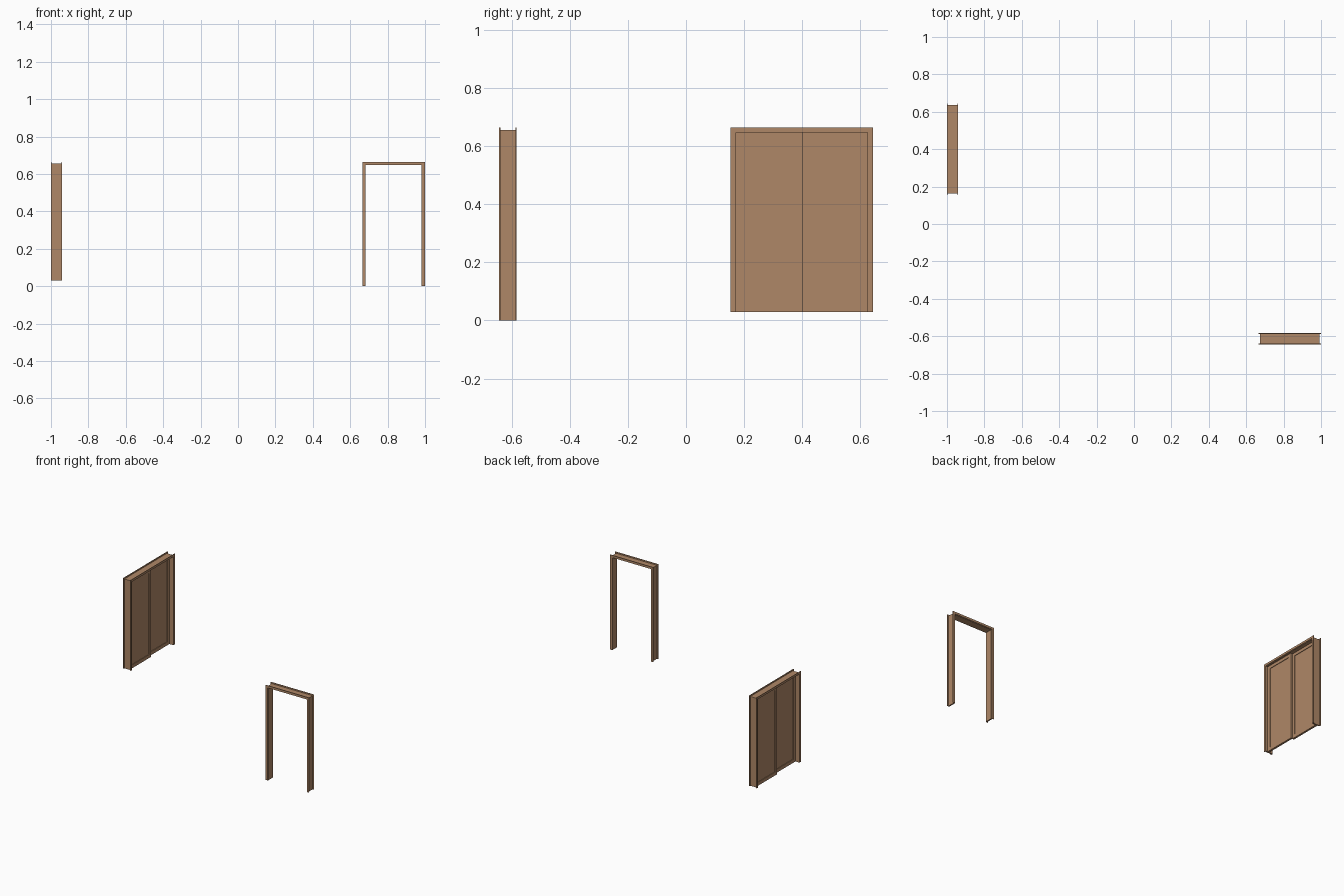
import bpy
import bmesh

if "Cube" in bpy.data.objects:
    bpy.data.objects.remove(bpy.data.objects["Cube"], do_unlink=True)

wood = bpy.data.materials.new("tan_wood")
wood.use_nodes = True
color = (0.43, 0.245, 0.135, 1)
wood.diffuse_color = color
wood.node_tree.nodes["Principled BSDF"].inputs["Base Color"].default_value = color

DEPTH = 0.06     # wall thickness covered by a frame
CASING = 0.015   # casing width
TRIM = 0.004     # casing thickness
LIP = 0.009      # casing overhang beyond the lining


def finish(name, bm, place):
    """Turn a bmesh into a placed object; place maps (across, through, up) to the world."""
    for v in bm.verts:
        v.co = place(*v.co)
    bmesh.ops.recalc_face_normals(bm, faces=bm.faces)
    mesh = bpy.data.meshes.new(name)
    bm.to_mesh(mesh)
    bm.free()
    mesh.materials.append(wood)
    bpy.context.collection.objects.link(bpy.data.objects.new(name, mesh))


def arch(name, half, top, bottom, width, near, far, place):
    """Upside-down U of the given strip width, mitred at the top corners."""
    bm = bmesh.new()
    inner = half - width
    outline = [(-half, bottom), (-half, top), (half, top), (half, bottom)]
    inside = [(-inner, bottom), (-inner, top - width),
              (inner, top - width), (inner, bottom)]
    for i in range(3):
        quad = [outline[i], outline[i + 1], inside[i + 1], inside[i]]
        bm.faces.new([bm.verts.new((a, near, z)) for a, z in quad])
    bmesh.ops.remove_doubles(bm, verts=bm.verts, dist=1e-5)
    out = bmesh.ops.extrude_face_region(bm, geom=bm.faces[:])
    for v in out["geom"]:
        if isinstance(v, bmesh.types.BMVert):
            v.co.y = far
    finish(name, bm, place)


def door_frame(name, half, bottom, top, place):
    """Thin lining between two casings, one on each wall face."""
    d = DEPTH / 2
    arch(name + "_front_casing", half, top, bottom, CASING, -d, TRIM - d, place)
    arch(name + "_back_casing", half, top, bottom, CASING, d - TRIM, d, place)
    arch(name + "_lining", half - LIP, top - LIP, bottom, CASING - LIP + 0.003,
         TRIM - d, d - TRIM, place)


def panel_door(name, left, right, bottom, top, mid, place):
    """Leaf with a shallow recessed panel on both faces."""
    bm = bmesh.new()
    bmesh.ops.create_cube(bm, size=1)
    for v in bm.verts:
        v.co = ((left + right) / 2 + v.co.x * (right - left),
                mid + v.co.y * 0.014,
                (bottom + top) / 2 + v.co.z * (top - bottom))
    bm.normal_update()
    faces = [f for f in bm.faces if abs(f.normal.y) > 0.9]
    bmesh.ops.inset_individual(bm, faces=faces, thickness=0.034)
    bmesh.ops.inset_individual(bm, faces=faces, thickness=0, depth=-0.004)
    finish(name, bm, place)


# Open passage frame, facing the front
def passage(across, through, up):
    return (0.8325 + across, -0.614 + through, up)


# Sliding door frame, turned sideways
def sliding(across, through, up):
    return (-0.97 - through, 0.399 + across, up)


door_frame("passage", 0.1675, 0, 0.665, passage)
door_frame("sliding", 0.245, 0.03, 0.665, sliding)

# Two leaves running past each other
panel_door("low_side_door", -0.228, 0.002, 0.03, 0.65, -0.0075, sliding)
panel_door("high_side_door", -0.002, 0.228, 0.03, 0.65, 0.0075, sliding)
